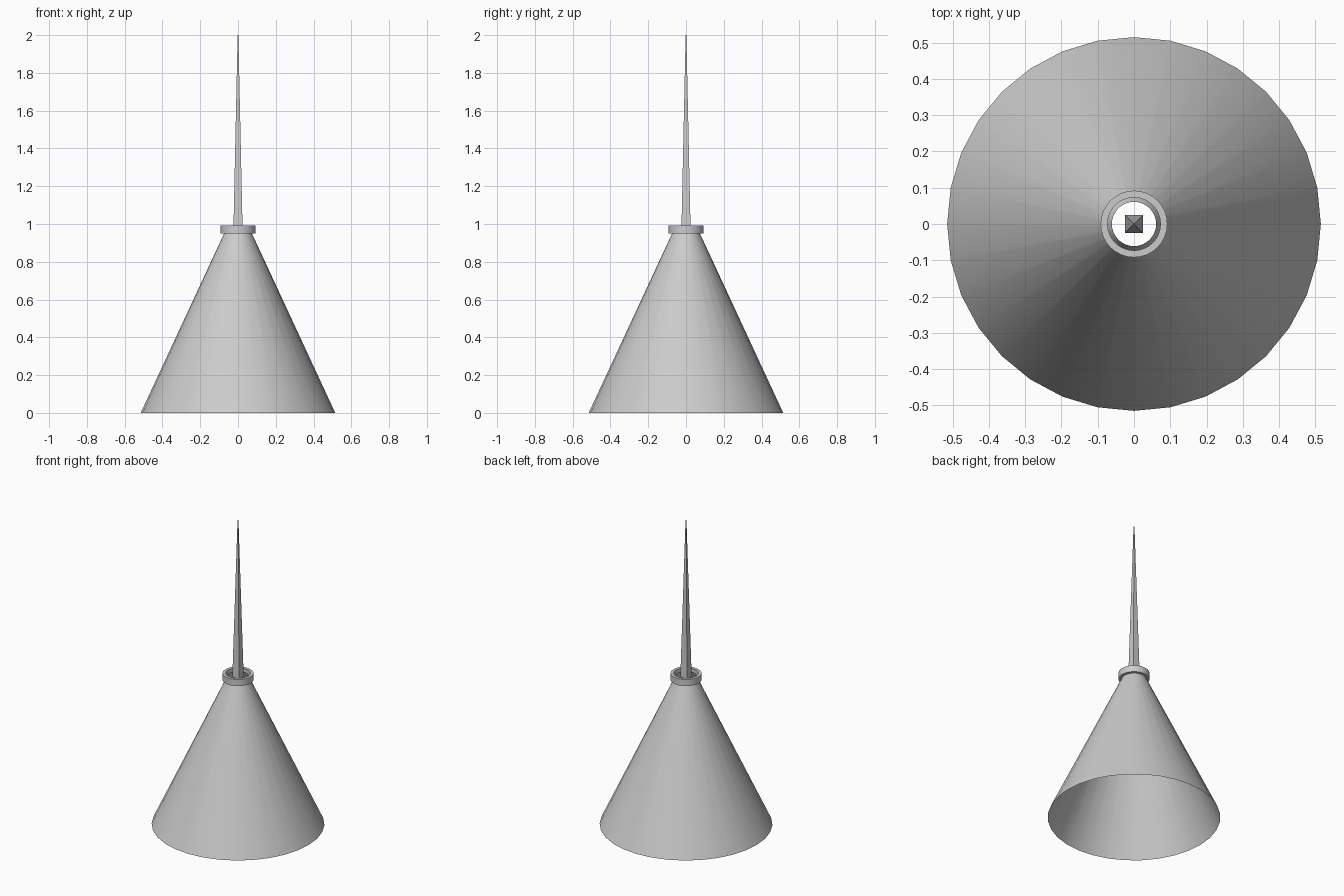
import bpy
import math

if "Cube" in bpy.data.objects:
    bpy.data.objects.remove(bpy.data.objects["Cube"])

SIDES = 32


def lathe(name, profile, closed=False):
    """Revolve (radius, z) points around the z axis."""
    n = len(profile)
    verts, faces = [], []
    for i in range(SIDES):
        a = 2 * math.pi * i / SIDES
        verts += [(r * math.cos(a), r * math.sin(a), z) for r, z in profile]
    for i in range(SIDES):
        j = (i + 1) % SIDES
        for k in range(n if closed else n - 1):
            m = (k + 1) % n
            faces.append((i * n + k, j * n + k, j * n + m, i * n + m))
    mesh = bpy.data.meshes.new(name)
    mesh.from_pydata(verts, [], faces)
    obj = bpy.data.objects.new(name, mesh)
    bpy.context.collection.objects.link(obj)
    bpy.ops.object.select_all(action='DESELECT')
    obj.select_set(True)
    bpy.context.view_layer.objects.active = obj
    bpy.ops.object.shade_smooth_by_angle(angle=math.radians(30))
    return obj


# Open, thin-walled cone body
lathe("cone_body", [(0.515, 0.0), (0.061, 0.977)])

# Collar ring around the narrow end
lathe("collar_ring", [(0.073, 0.95), (0.092, 0.95), (0.092, 0.993), (0.073, 0.993)], closed=True)

# Slender square spike
base_z, tip_z = 0.97, 2.0
bpy.ops.mesh.primitive_cone_add(
    vertices=4,
    radius1=0.0243 * math.sqrt(2),
    radius2=0.002 * math.sqrt(2),
    depth=tip_z - base_z,
    location=(0, 0, (base_z + tip_z) / 2),
    rotation=(0, 0, math.pi / 4),
)
bpy.context.object.name = "spike"
